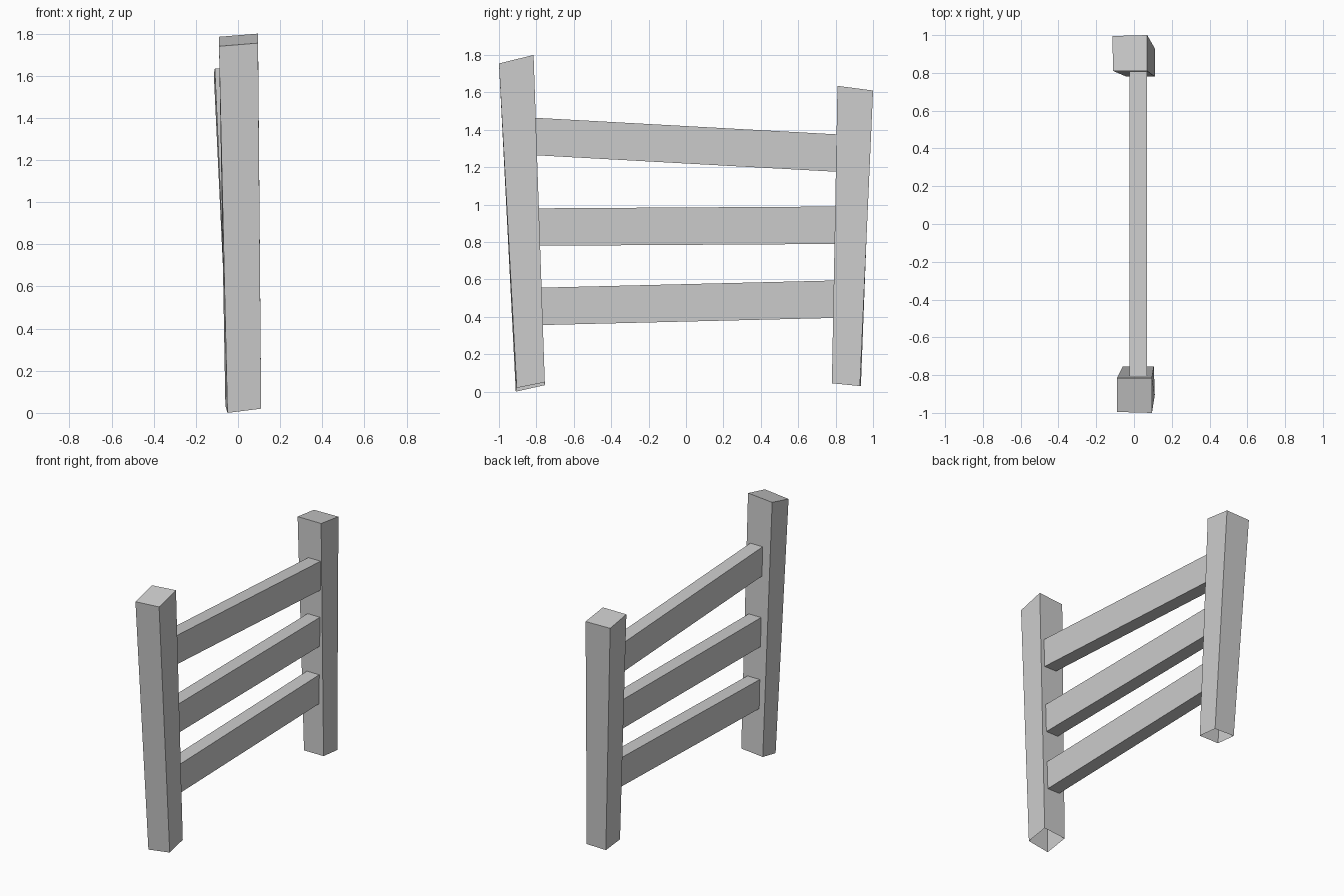
import bpy
import bmesh

if "Cube" in bpy.data.objects:
    bpy.data.objects.remove(bpy.data.objects["Cube"])


def hexa(name, start, end, cap_start=True):
    """Four-sided beam between two corner loops, optionally open at the start."""
    bm = bmesh.new()
    a = [bm.verts.new(c) for c in start]
    b = [bm.verts.new(c) for c in end]
    for i in range(4):
        j = (i + 1) % 4
        bm.faces.new((a[i], a[j], b[j], b[i]))
    bm.faces.new(b)
    if cap_start:
        bm.faces.new(a[::-1])
    bm.normal_update()
    mesh = bpy.data.meshes.new(name)
    bm.to_mesh(mesh)
    bm.free()
    obj = bpy.data.objects.new(name, mesh)
    bpy.context.collection.objects.link(obj)
    return obj


# Leaning, tapered posts with open undersides
hexa("tall_post",
     [(-0.05, -0.91, 0.0), (0.11, -0.905, 0.02),
      (0.105, -0.755, 0.05), (-0.06, -0.755, 0.035)],
     [(-0.09, -0.995, 1.74), (0.095, -1.0, 1.755),
      (0.095, -0.815, 1.80), (-0.09, -0.815, 1.785)],
     cap_start=False)
hexa("short_post",
     [(-0.04, 0.78, 0.045), (0.11, 0.78, 0.045),
      (0.11, 0.93, 0.03), (-0.04, 0.935, 0.03)],
     [(-0.11, 0.81, 1.635), (0.07, 0.81, 1.635),
      (0.07, 1.0, 1.61), (-0.115, 0.995, 1.61)],
     cap_start=False)

# Crooked rails tucked into the posts: bottom height at each end
X0, X1, Y, H = -0.025, 0.07, 0.82, 0.2
for name, z0, z1 in (("lower_rail", 0.355, 0.395),
                     ("middle_rail", 0.78, 0.79),
                     ("upper_rail", 1.265, 1.175)):
    loops = [[(X1, y, z), (X0, y, z), (X0, y, z + H), (X1, y, z + H)]
             for y, z in ((-Y, z0), (Y, z1))]
    hexa(name, *loops)
